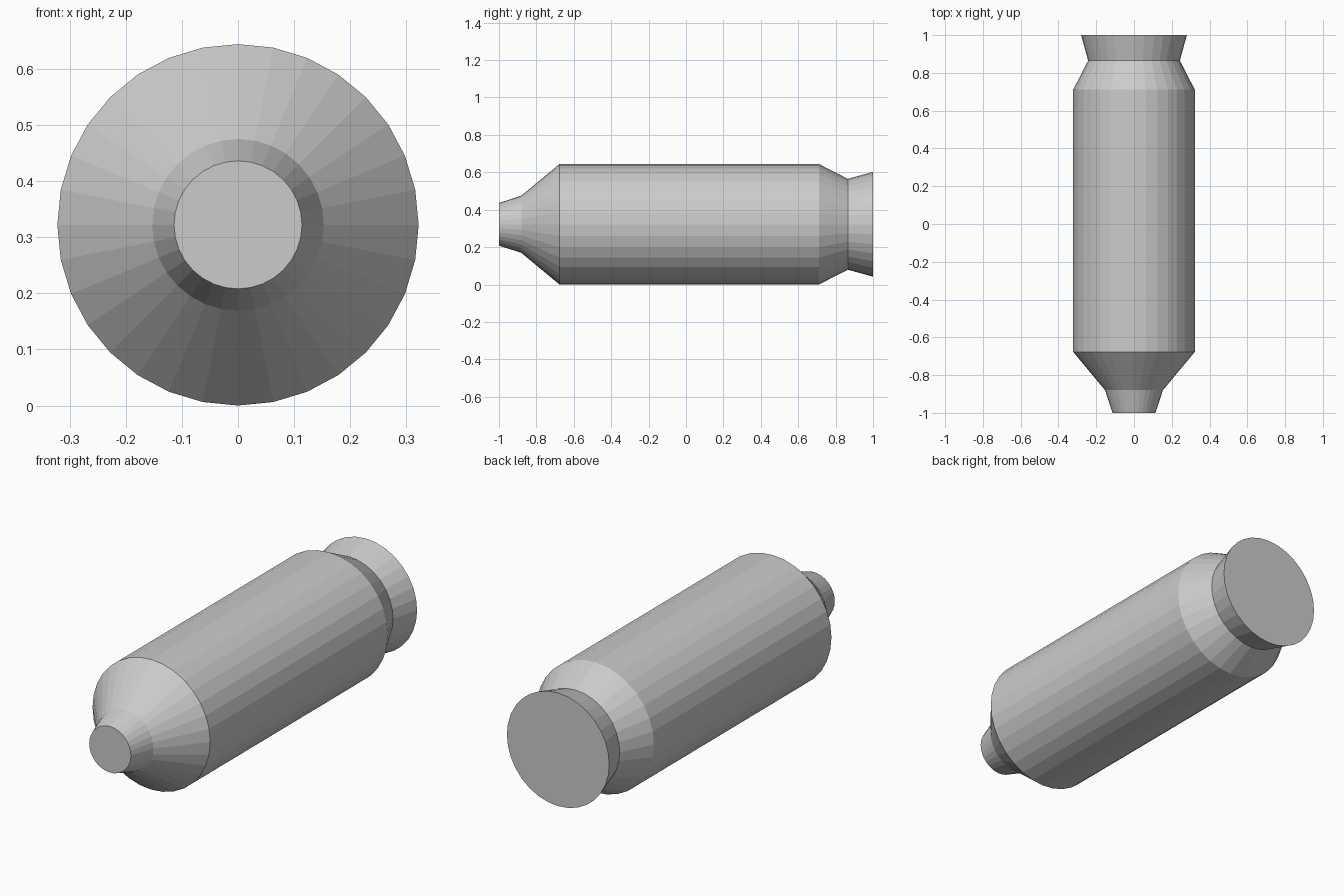
import bpy, bmesh
from math import sin, cos, tau

if "Cube" in bpy.data.objects:
    bpy.data.objects.remove(bpy.data.objects["Cube"])

SIDES = 32
RADIUS = 0.322

# Profile along the length: (y, radius), from nose to flared tail
PROFILE = [(-1.0, 0.114), (-0.88, 0.153), (-0.677, RADIUS),
           (0.711, RADIUS), (0.865, 0.243), (1.0, 0.28)]


def lathe_along_y(name, profile, sides, z):
    """Faceted solid of revolution around a line parallel to y."""
    bm = bmesh.new()
    rings = [[bm.verts.new((r * sin(tau * i / sides), y, z + r * cos(tau * i / sides)))
              for i in range(sides)] for y, r in profile]
    for a, b in zip(rings, rings[1:]):
        for i in range(sides):
            j = (i + 1) % sides
            bm.faces.new((a[i], a[j], b[j], b[i]))
    # Flat end caps
    bm.faces.new(rings[0])
    bm.faces.new(rings[-1])
    bmesh.ops.recalc_face_normals(bm, faces=bm.faces)
    mesh = bpy.data.meshes.new(name)
    bm.to_mesh(mesh)
    bm.free()
    obj = bpy.data.objects.new(name, mesh)
    bpy.context.collection.objects.link(obj)
    return obj


# Cylinder body with tapered nose, necked rear and flared tail
lathe_along_y("canister_body", PROFILE, SIDES, RADIUS)
